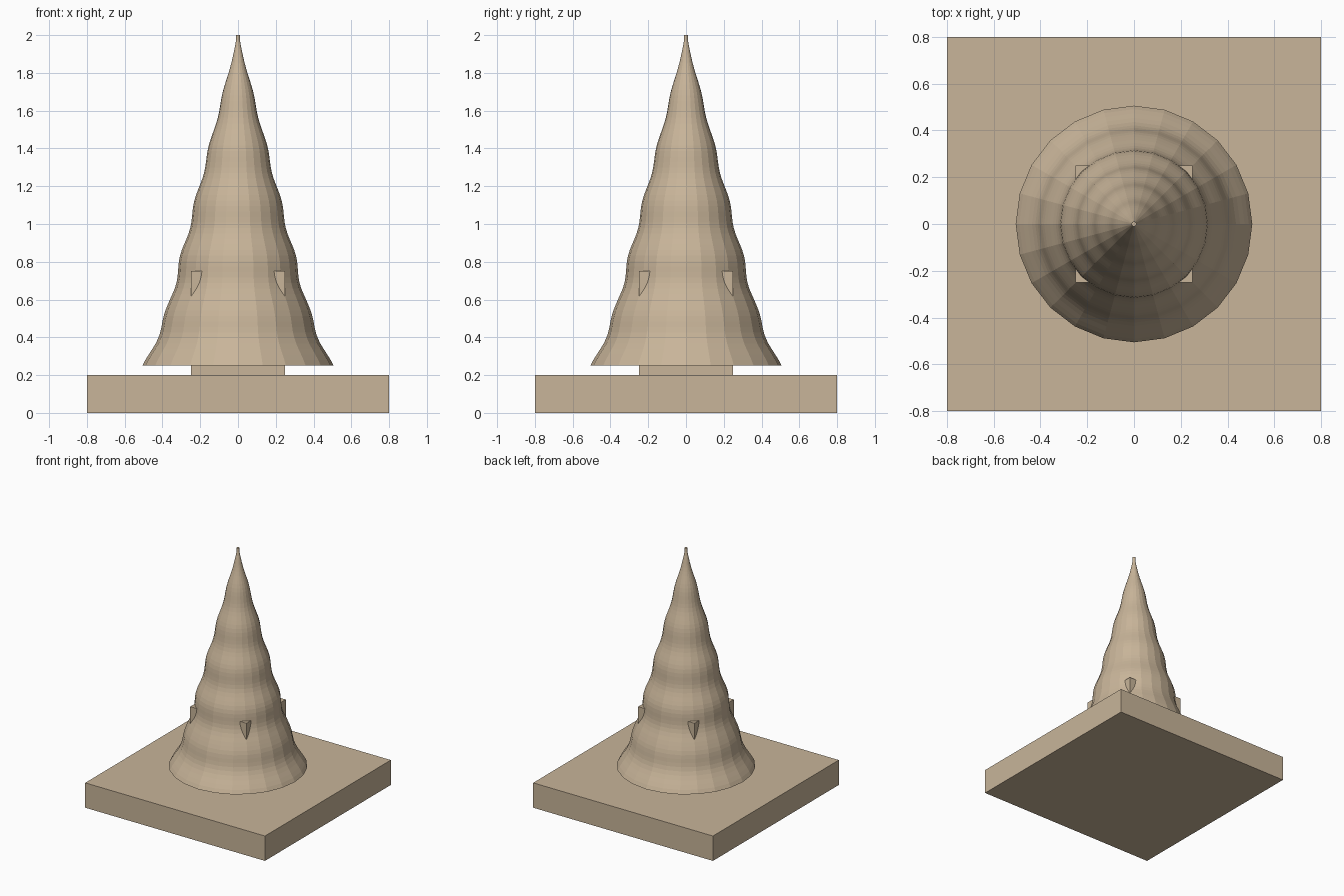
import bpy, bmesh, math

if "Cube" in bpy.data.objects:
    bpy.data.objects.remove(bpy.data.objects["Cube"])


def box(name, half, z0, z1):
    bpy.ops.mesh.primitive_cube_add(size=1, location=(0, 0, (z0 + z1) / 2))
    ob = bpy.context.object
    ob.name = name
    ob.scale = (2 * half, 2 * half, z1 - z0)
    bpy.ops.object.transform_apply(location=True, rotation=True, scale=True)
    return ob


def radius(t):
    # straight taper, six ripples fading to the tip, flared bottom rim
    r = 0.447 * (1 - t) + 0.011 * (1 - t) ** 0.6 * math.cos(12 * math.pi * t)
    r += 0.048 * max(0, 1 - t / 0.18) ** 1.2
    return max(r, 0.011)


def lathe(name, profile, sides):
    bm = bmesh.new()
    rings = [[bm.verts.new((r * math.cos(2 * math.pi * i / sides),
                            r * math.sin(2 * math.pi * i / sides), z))
              for i in range(sides)] for r, z in profile]
    for a, b in zip(rings, rings[1:]):
        for i in range(sides):
            j = (i + 1) % sides
            bm.faces.new((a[i], a[j], b[j], b[i]))
    bm.faces.new(rings[0][::-1])
    bm.faces.new(rings[-1])
    mesh = bpy.data.meshes.new(name)
    bm.to_mesh(mesh)
    bm.free()
    ob = bpy.data.objects.new(name, mesh)
    bpy.context.collection.objects.link(ob)
    return ob


# Square slab and the inner block whose corners poke through the cone
parts = [box("base_slab", 0.8, 0, 0.2), box("inner_block", 0.25, 0.2, 0.75)]

# Rippled 24-sided cone
STEPS = 60
parts.append(lathe("rippled_cone",
                   [(radius(k / STEPS), 0.25 + 1.75 * k / STEPS) for k in range(STEPS + 1)], 24))

# Shared tan material
tan = bpy.data.materials.new("tan")
tan.diffuse_color = (0.58, 0.46, 0.32, 1)
tan.use_nodes = True
tan.node_tree.nodes["Principled BSDF"].inputs["Base Color"].default_value = tan.diffuse_color
for ob in parts:
    ob.data.materials.append(tan)
